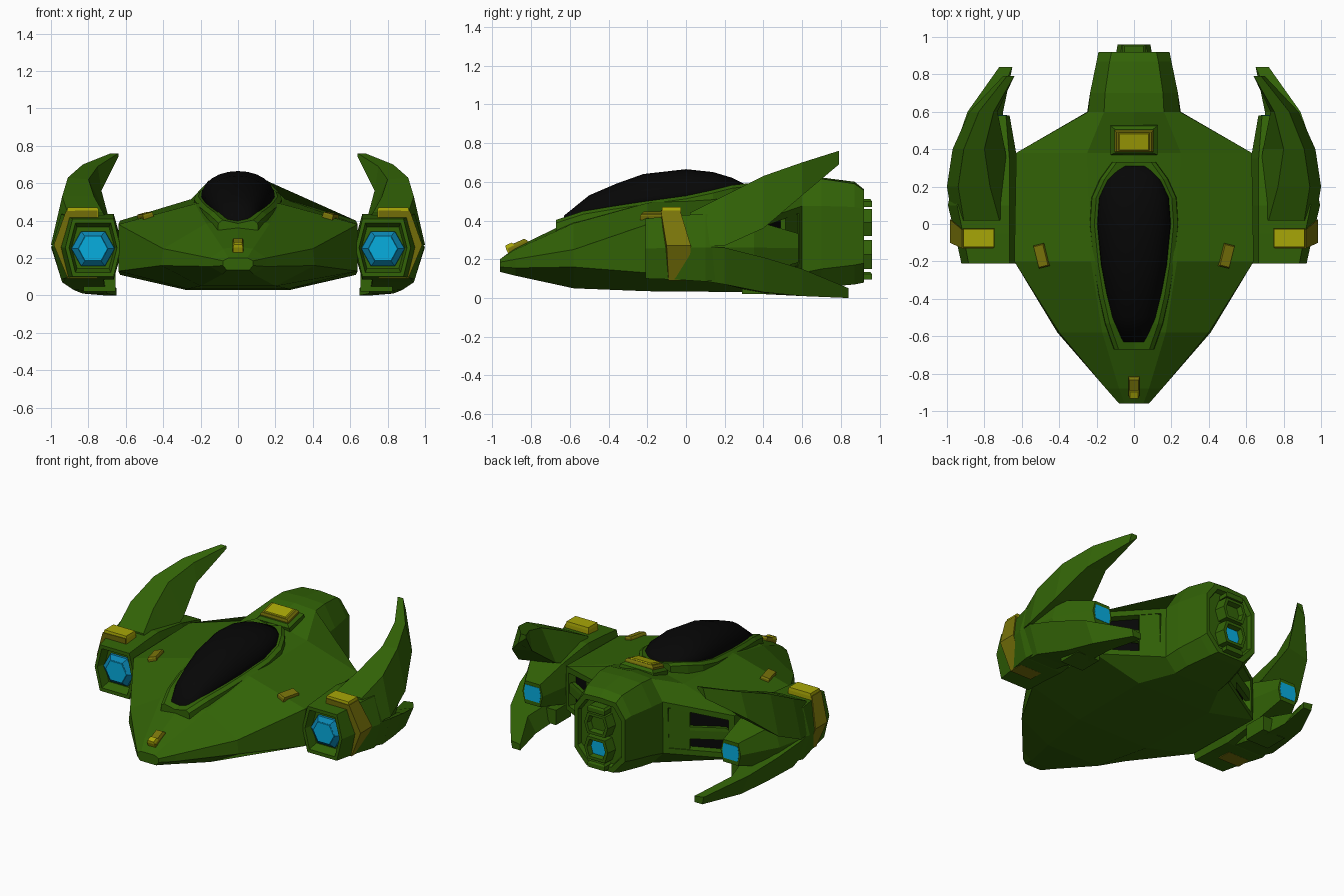
import bpy, bmesh, math
from mathutils import Euler, Matrix

cube = bpy.data.objects.get("Cube")
if cube:
    bpy.data.objects.remove(cube)


def material(name, rgb):
    m = bpy.data.materials.new(name)
    m.use_nodes = True
    m.diffuse_color = (*rgb, 1)
    m.node_tree.nodes["Principled BSDF"].inputs["Base Color"].default_value = (*rgb, 1)
    return m


GREEN = material("hull_green", (0.032, 0.125, 0.002))
YELLOW = material("marker_yellow", (0.39, 0.38, 0.002))
OCHRE = material("band_ochre", (0.19, 0.175, 0.003))
BLUE = material("glow_blue", (0.002, 0.42, 0.74))
DEEP_BLUE = material("glow_rim_blue", (0.003, 0.24, 0.45))
BLACK = material("glass_black", (0.002, 0.002, 0.002))


def loft(name, rings, mat, mirror=False, smooth=False):
    """Skin closed rings of equal length and cap both ends."""
    bm = bmesh.new()
    rows = [[bm.verts.new(p) for p in ring] for ring in rings]
    n = len(rows[0])
    for a, b in zip(rows, rows[1:]):
        for i in range(n):
            j = (i + 1) % n
            bm.faces.new((a[i], a[j], b[j], b[i]))
    bm.faces.new(rows[0])
    bm.faces.new(rows[-1])
    bmesh.ops.recalc_face_normals(bm, faces=bm.faces)
    for f in bm.faces:
        f.smooth = smooth
    mesh = bpy.data.meshes.new(name)
    bm.to_mesh(mesh)
    bm.free()
    mesh.materials.append(mat)
    ob = bpy.data.objects.new(name, mesh)
    bpy.context.collection.objects.link(ob)
    if mirror:
        ob.modifiers.new("Mirror", "MIRROR")
    return ob


def section(y, half):
    """Symmetric ring from a half profile running bottom centre to top centre."""
    return [(x, y, z) for x, z in half] + [(-x, y, z) for x, z in half[-2:0:-1]]


def hexagon(y, cx, cz, hw, hh, k=0.74):
    pts = [(1, 0), (k, 1), (-k, 1), (-1, 0), (-k, -1), (k, -1)]
    return [(cx + hw * a, y, cz + hh * b) for a, b in pts]


def block(name, centre, size, mat, mirror=False, turn=(0, 0, 0), taper=0.8):
    x, y, z = (s / 2 for s in size)
    rings = [[(sx * x * t, sy * y * t, h) for sx, sy in ((1, 1), (-1, 1), (-1, -1), (1, -1))]
             for h, t in ((-z, 1), (z * 0.4, 1), (z, taper))]
    ob = loft(name, rings, mat, mirror)
    ob.data.transform(Matrix.Translation(centre) @ Euler(turn).to_matrix().to_4x4())


# Main hull with a recessed tail panel
tail = [(0, .08), (.1, .08), (.19, .18), (.19, .46), (.12, .555), (0, .56)]


def shrink(s):
    return [(x * s, .32 + (z - .32) * s) for x, z in tail]


hull = loft("hull", [
    section(-.96, [(0, .135), (.06, .135), (.08, .16), (.08, .185), (.05, .2), (0, .2)]),
    section(-.88, [(0, .115), (.08, .115), (.15, .155), (.15, .2), (.08, .25), (0, .26)]),
    section(-.58, [(0, .05), (.2, .05), (.41, .16), (.4, .25), (.17, .385), (0, .405)]),
    section(-.2, [(0, .035), (.27, .035), (.64, .13), (.64, .38), (.23, .49), (0, .5)]),
    section(.38, [(0, .03), (.28, .03), (.63, .11), (.63, .40), (.25, .515), (0, .57)]),
    section(.6, [(0, .045), (.17, .045), (.25, .13), (.245, .475), (.16, .61), (0, .62)]),
    section(.7, [(0, .055), (.16, .055), (.235, .15), (.235, .475), (.155, .615), (0, .622)]),
    section(.87, [(0, .07), (.12, .07), (.2, .17), (.2, .47), (.13, .59), (0, .6)]),
    section(.92, tail), section(.92, shrink(.86)), section(.89, shrink(.82))], GREEN)

# Dark recesses in the slanted rear faces of the wings
hull.data.materials.append(BLACK)
bm = bmesh.new()
bm.from_mesh(hull.data)
bm.normal_update()
slanted = [f for f in bm.faces if .42 < f.calc_center_median().y < .56
           and abs(f.normal.z) < .3 and abs(f.calc_center_median().x) > .35]
bmesh.ops.inset_individual(bm, faces=slanted, thickness=.05, depth=0)
bmesh.ops.inset_individual(bm, faces=slanted, thickness=.004, depth=-.05)
for f in slanted:
    f.material_index = 1
bm.to_mesh(hull.data)
bm.free()
slant = math.atan2(-.22, .38)
block("recess_rail", (.43, .47, .27), (.40, .03, .08), GREEN, True, (0, 0, slant))
block("recess_post", (.325, .533, .28), (.13, .03, .30), GREEN, True, (0, 0, slant), 1)

# Canopy and its raised surround: y, half width, base, top
canopy = [(-.63, .07, .375, .425), (-.5, .118, .42, .53), (-.36, .152, .445, .59),
          (-.22, .178, .47, .64), (0, .2, .50, .665), (.14, .19, .53, .65),
          (.24, .145, .555, .62), (.31, .08, .565, .585)]
arc = [math.pi * i / 12 for i in range(13)]
loft("canopy", [[(w * math.cos(a), y, b + (t - b) * math.sin(a) ** .8 if 0 < i < 12 else b)
                 for i, a in enumerate(arc)] for y, w, b, t in canopy], BLACK, smooth=True)
rim = []
for y, w, b, t in canopy:
    yy = y * 1.065 if abs(y) > .3 else y
    rim.append(section(yy, [(0, b - .06), (w + .04, b - .06), (w + .035, b + .012),
                            (w + .012, b + .028), (0, b + .01)]))
loft("canopy_surround", rim, GREEN)

# Side pods, hollow at the front
loft("pod", [
    hexagon(-.15, .775, .255, .115, .11), hexagon(-.21, .775, .255, .128, .132),
    hexagon(-.21, .775, .255, .148, .155), hexagon(-.05, .79, .26, .168, .165),
    hexagon(.1, .805, .26, .19, .175), hexagon(.35, .785, .26, .16, .14),
    hexagon(.58, .74, .258, .075, .075)], GREEN, True)
loft("pod_intake_rim", [hexagon(-.14, .775, .25, .118, .094, .55),
                        hexagon(-.165, .775, .25, .115, .092, .55),
                        hexagon(-.19, .775, .25, .08, .067, .55)], DEEP_BLUE, True)
loft("pod_intake_glow", [hexagon(-.185, .775, .25, .08, .067, .55),
                         hexagon(-.195, .775, .25, .077, .064, .55)], BLUE, True)
loft("pod_exhaust_glow", [hexagon(.575, .74, .26, .062, .05, .85),
                          hexagon(.582, .74, .26, .062, .05, .85)], BLUE, True)

# Ochre bands wrapping the outer half of each pod: x, z, front y, back y
band = [(.985, .27, -.1, .025), (.92, .452, -.13, -.03), (.75, .455, -.13, -.03),
        (.75, .09, -.09, .01), (.91, .09, -.09, .01)]
loft("pod_band", [[(x, a, z) for x, z, a, b in band],
                  [(x, b, z) for x, z, a, b in band]], OCHRE, True)
block("pod_band_cap", (.83, -.075, .44), (.17, .1, .06), YELLOW, True, taper=.95)


# Curved blades sweeping back from each pod
def blade(name, rows):
    loft(name, [[(x, y, z) for x, z in pts] for y, pts in rows], GREEN, True)


blade("upper_blade", [
    (.02, [(.97, .27), (.91, .44), (.72, .44), (.66, .3)]),
    (.2, [(1, .27), (.94, .53), (.77, .53), (.66, .35)]),
    (.4, [(.97, .36), (.91, .63), (.80, .62), (.69, .41)]),
    (.6, [(.88, .53), (.83, .70), (.75, .69), (.73, .56)]),
    (.79, [(.70, .69), (.68, .76), (.64, .76), (.64, .74)])])
blade("lower_blade", [
    (.02, [(.97, .27), (.91, .1), (.72, .1), (.66, .25)]),
    (.2, [(1, .26), (.94, .07), (.72, .07), (.66, .22)]),
    (.4, [(.96, .21), (.88, .03), (.70, .02), (.72, .15)]),
    (.6, [(.89, .15), (.83, .01), (.70, .01), (.76, .11)]),
    (.84, [(.72, .05), (.71, 0), (.65, 0), (.65, .04)])])
block("blade_root", (.74, .37, .07), (.17, .16, .10), GREEN, True, taper=1)

# Markers on the nose, wings and rear deck
pitch = (math.radians(24), 0, 0)
block("nose_marker", (0, -.865, .265), (.06, .11, .05), OCHRE, turn=pitch)
block("nose_lamp", (0, -.905, .255), (.056, .045, .052), YELLOW, turn=pitch)
block("wing_marker", (.495, -.17, .425), (.058, .125, .03), OCHRE, True,
      (0, math.radians(15), math.radians(-14)), .9)
pitch = (math.radians(14), 0, 0)
block("deck_housing", (0, .45, .575), (.25, .16, .06), GREEN, turn=pitch)
block("deck_marker", (0, .445, .605), (.21, .12, .045), OCHRE, turn=pitch, taper=.9)
block("deck_lamp", (0, .443, .615), (.17, .1, .04), YELLOW, turn=pitch, taper=.9)

# Stacked tail thrusters
for label, z, hh in (("lower", .225, .075), ("upper", .39, .07)):
    loft(label + "_thruster", [
        hexagon(.88, 0, z, .1, hh), hexagon(.96, 0, z, .088, hh),
        hexagon(.96, 0, z, .068, hh * .75), hexagon(.925, 0, z, .06, hh * .65)], GREEN)
loft("thruster_glow", [hexagon(.92, 0, .225, .058, .048),
                       hexagon(.929, 0, .225, .058, .048)], BLUE)
for label, z in (("lower", .115), ("upper", .49)):
    block(label + "_vent", (0, .92, z), (.13, .08, .04), GREEN)
